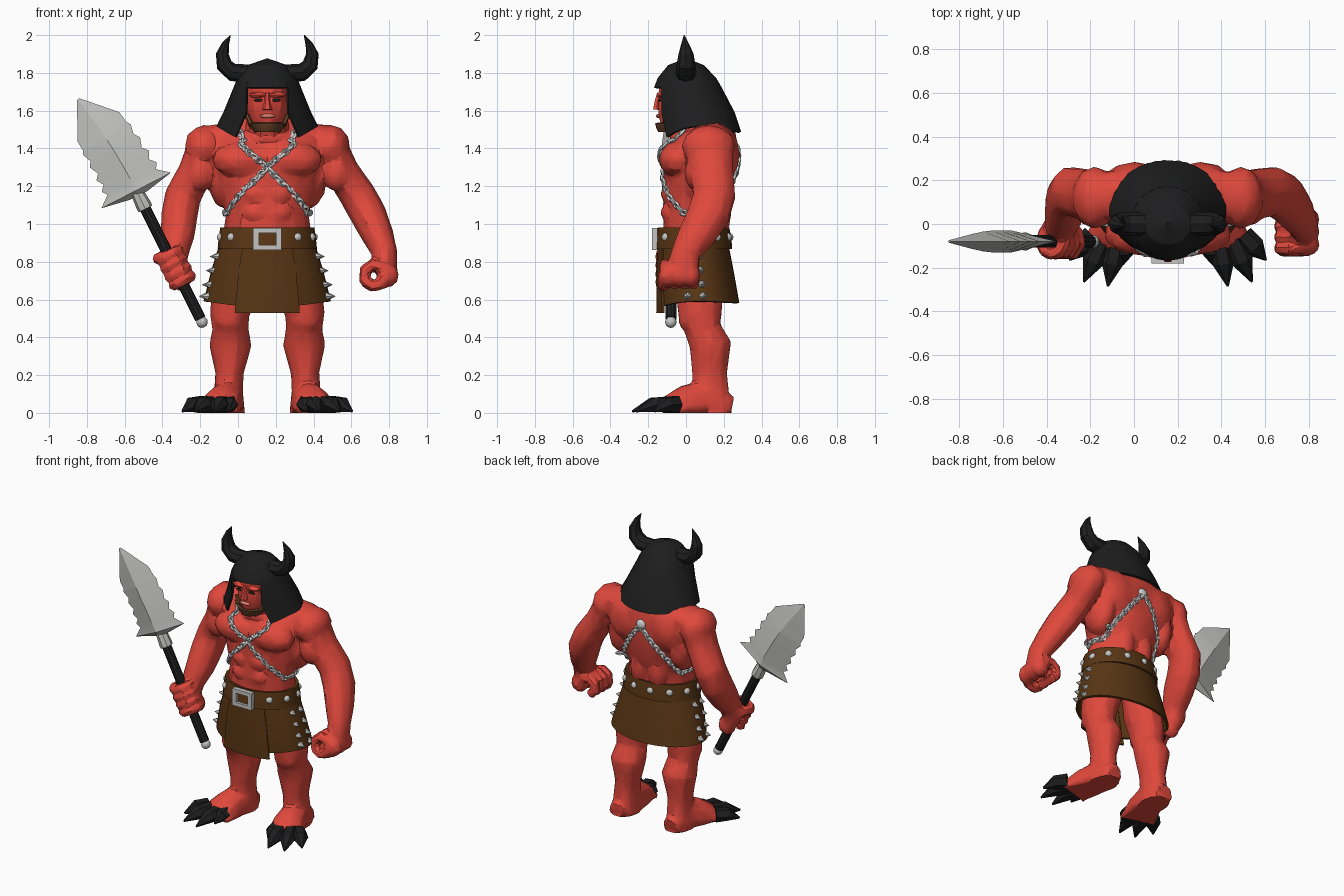
import bpy, bmesh, math
from mathutils import Vector, Matrix
from mathutils.bvhtree import BVHTree

if "Cube" in bpy.data.objects:
    bpy.data.objects.remove(bpy.data.objects["Cube"])
for other in bpy.context.selected_objects:
    other.select_set(False)

CX = 0.155  # the body's plane of symmetry
X, Y, Z = Vector((1, 0, 0)), Vector((0, 1, 0)), Vector((0, 0, 1))


def material(name, *rgb):
    m = bpy.data.materials.new(name)
    m.use_nodes = True
    m.diffuse_color = (*rgb, 1)
    m.node_tree.nodes["Principled BSDF"].inputs["Base Color"].default_value = (*rgb, 1)
    return m


RED = material("red skin", 0.74, 0.065, 0.045)
BLACK = material("black", 0.013, 0.013, 0.014)
LEATHER = material("brown leather", 0.1, 0.036, 0.007)
BEARD = material("beard brown", 0.13, 0.05, 0.02)
STEEL = material("pale steel", 0.55, 0.55, 0.54)
CHAIN = material("bright chain metal", 0.62, 0.62, 0.62)
LIPS = material("pink lips", 0.7, 0.2, 0.15)


def loft(bm, rings, n=10, ref=Y, s=1):
    """Closed tube through rings (x offset, y, z, side radius, depth radius)."""
    pts = [Vector((CX + s * r[0], r[1], r[2])) for r in rings]
    loops = []
    for i, (p, r) in enumerate(zip(pts, rings)):
        t = (pts[min(i + 1, len(pts) - 1)] - pts[max(i - 1, 0)]).normalized()
        u = ref.cross(t).normalized()
        v = t.cross(u)
        angles = [math.tau * k / n for k in range(n)]
        loops.append([bm.verts.new(p + u * r[3] * math.cos(a) + v * r[4] * math.sin(a)) for a in angles])
    for a, b in zip(loops, loops[1:]):
        for k in range(n):
            bm.faces.new((a[k], a[(k + 1) % n], b[(k + 1) % n], b[k]))
    bm.faces.new(loops[0][::-1])
    bm.faces.new(loops[-1])


def blob(bm, x, y, z, rx, ry, rz, s=1):
    m = Matrix.Translation((CX + s * x, y, z)) @ Matrix.Diagonal((rx, ry, rz, 1))
    bmesh.ops.create_icosphere(bm, subdivisions=2, radius=1, matrix=m)


def box(bm, x, y, z, sx, sy, sz):
    m = Matrix.Translation((CX + x, y, z)) @ Matrix.Diagonal((sx, sy, sz, 1))
    bmesh.ops.create_cube(bm, size=1, matrix=m)


def finish(bm, name, mat, sculpt=0, thick=0, angle=25):
    """Turn the bmesh into an object; sculpt fuses the volumes into facets."""
    bmesh.ops.remove_doubles(bm, verts=bm.verts, dist=0.0004)
    bmesh.ops.recalc_face_normals(bm, faces=bm.faces)
    me = bpy.data.meshes.new(name)
    bm.to_mesh(me)
    bm.free()
    me.materials.append(mat)
    ob = bpy.data.objects.new(name, me)
    bpy.context.collection.objects.link(ob)
    if sculpt:
        mod = ob.modifiers.new("fuse", "REMESH")
        mod.mode, mod.voxel_size = "VOXEL", 0.012
        mod = ob.modifiers.new("soften", "SMOOTH")
        mod.factor, mod.iterations = 0.5, 2
        ob.modifiers.new("facet", "DECIMATE").ratio = sculpt
    if thick:
        mod = ob.modifiers.new("thickness", "SOLIDIFY")
        mod.thickness, mod.offset = thick, 0
    if sculpt or thick:
        bpy.context.view_layer.update()
        baked = bpy.data.meshes.new_from_object(ob.evaluated_get(bpy.context.evaluated_depsgraph_get()))
        ob.modifiers.clear()
        ob.data = baked
    bpy.context.view_layer.objects.active = ob
    ob.select_set(True)
    bpy.ops.object.shade_smooth_by_angle(angle=math.radians(angle))
    ob.select_set(False)
    return ob


def around(ring, a):
    """Point on an elliptical ring (z, half width, y centre, half depth); angle 0 is the front."""
    return Vector((CX + ring[1] * math.sin(a), ring[2] - ring[3] * math.cos(a), ring[0]))


def shell(name, mat, rings, gaps, n=28, thick=0.015, droop=0, spread=None):
    """Sheet through rings, open at the front by a gap angle, or covering +-spread."""
    bm = bmesh.new()
    rows = []
    for i, (r, g) in enumerate(zip(rings, gaps)):
        lo, hi = (-spread, spread) if spread else (g, 360 - g)
        row = []
        for k in range(n + 1):
            a = math.radians(lo + (hi - lo) * k / n)
            c = math.cos(a)
            drop = droop * c * c * (.65 + .35 * c) if i == len(rings) - 1 else 0
            row.append(bm.verts.new(around(r, a) - Z * drop))
        rows.append(row)
    for a, b in zip(rows, rows[1:]):
        for k in range(n):
            bm.faces.new((a[k], a[k + 1], b[k + 1], b[k]))
    return finish(bm, name, mat, thick=thick)


def fist(bm, c, axis, out, turn):
    """Four fingers and a thumb curled around an axis, with the palm on the out side."""
    w = axis.cross(out) * turn
    for i in range(5):
        way = -1 if i == 4 else 1
        p = c + axis * ((i - 1.5) * .05 if i < 4 else -.085)
        arc = [p + (out * math.cos(a) + w * math.sin(a) * way) * .058
               for a in (math.radians(d) for d in range(0, 251 if i < 4 else 181, 50))]
        loft(bm, [(q.x - CX, q.y, q.z, .034, .034) for q in arc], 6, ref=axis)
    for t in (-.06, 0, .06):
        q = c + out * .068 + axis * t
        blob(bm, q.x - CX, q.y, q.z, .06, .052, .065)


# Torso with its muscle masses
bm = bmesh.new()
loft(bm, [(0, .04, .84, .21, .16), (0, .04, .95, .235, .165), (0, .045, 1.05, .22, .165),
          (0, .06, 1.15, .25, .185), (0, .075, 1.28, .29, .195), (0, .1, 1.4, .33, .18),
          (0, .12, 1.48, .31, .15), (0, .11, 1.54, .21, .12), (0, .05, 1.6, .1, .1)], 14)
blob(bm, 0, .01, 1.46, .14, .1, .06)
for s in (-1, 1):
    blob(bm, .125, -.045, 1.34, .17, .1, .1, s)
    blob(bm, .23, .12, 1.25, .085, .13, .17, s)
    blob(bm, .15, .2, 1.37, .14, .085, .15, s)
    blob(bm, .21, .13, 1.465, .19, .12, .07, s)
    blob(bm, .07, .17, 1.05, .07, .07, .13, s)
    for z in (1.06, 1.16):
        blob(bm, .06, -.09, z, .07, .045, .052, s)
chest = BVHTree.FromBMesh(bm)

# Arms growing out of the torso: one hanging free, one holding the spear
SHAFT = Vector((.447, 0, -.894))
arms = (
    (1, [(.395, .135, 1.28, .09, .12), (.48, .15, 1.15, .097, .115), (.535, .12, 1.05, .097, .115),
         (.585, .055, .94, .085, .1), (.62, 0, .85, .068, .08), (.625, -.02, .75, .065, .085)],
     Vector((.724, -.035, .728)), Y, X, -1),
    (-1, [(.38, .135, 1.28, .09, .12), (.445, .15, 1.15, .097, .115), (.465, .115, 1.05, .097, .115),
          (.475, .045, .94, .09, .1), (.49, -.01, .85, .075, .075), (.5, -.03, .76, .065, .055)],
     Vector((-.335, -.08, .765)), SHAFT, Y, 1),
)
for s, path, centre, axis, out, turn in arms:
    loft(bm, [(.24, .13, 1.44, .09, .11), (.335, .125, 1.4, .1, .13)] + path, 10, s=s)
    blob(bm, .335, .12, 1.41, .105, .145, .115, s)
    blob(bm, path[0][0] - .03, .06, 1.27, .075, .07, .1, s)
    fist(bm, centre, axis, out, turn)
finish(bm, "torso_and_arms", RED, sculpt=.07)

# Legs, feet and claws
for s, side in ((-1, "right"), (1, "left")):
    bm = bmesh.new()
    loft(bm, [(.13, .06, .86, .1, .12), (.17, .07, .65, .12, .13), (.2, .075, .52, .105, .12),
              (.195, .09, .44, .097, .1), (.195, .13, .36, .113, .115), (.2, .125, .21, .076, .096),
              (.205, .13, .12, .077, .1), (.205, .13, -.03, .09, .12)], 10, s=s)
    loft(bm, [(.205, .24, .02, .06, .07), (.21, .1, .05, .09, .125), (.235, 0, .035, .107, .115),
              (.265, -.1, .01, .12, .075)], 10, ref=Z, s=s)
    blob(bm, .2, .01, .49, .08, .05, .06, s)
    foot = finish(bm, side + "_leg", RED, sculpt=.06)
    for v in foot.data.vertices:
        v.co.z = max(v.co.z, 0)
    bm = bmesh.new()
    for bx, by, tx, ty in ((.2, -.075, .205, -.185), (.235, -.075, .275, -.285),
                           (.3, -.075, .385, -.265), (.345, -.05, .45, -.165)):
        loft(bm, [(bx, by, .045, .047, .05), (bx * .5 + tx * .5, by * .5 + ty * .5, .043, .05, .043),
                  (tx, ty, .008, .005, .006)], 6, ref=Z, s=s)
    finish(bm, side + "_claws", BLACK)

# Head and face
bm = bmesh.new()
loft(bm, [(0, .05, 1.44, .13, .12), (0, .01, 1.54, .11, .12), (0, .01, 1.6, .09, .1)])
loft(bm, [(0, -.05, 1.495, .06, .085), (0, -.035, 1.54, .095, .115), (0, -.02, 1.62, .118, .13),
          (0, -.01, 1.72, .12, .135), (0, 0, 1.79, .085, .1)], 14)
loft(bm, [(0, -.135, 1.69, .014, .02), (0, -.15, 1.65, .015, .018), (0, -.155, 1.605, .027, .022)], 6)
for s in (-1, 1):
    blob(bm, .05, -.13, 1.683, .05, .028, .017, s)
finish(bm, "head", RED)
bm = bmesh.new()
for s in (-1, 1):
    blob(bm, .045, -.14, 1.655, .027, .008, .008, s)
finish(bm, "eyes", BLACK)
bm = bmesh.new()
blob(bm, 0, -.145, 1.572, .042, .014, .012)
finish(bm, "mouth", LIPS)
shell("chin_beard", BEARD, [(1.535, .1, -.035, .121), (1.515, .085, -.04, .112), (1.49, .062, -.05, .09)],
      (0, 0, 0), n=12, spread=85)
bm = bmesh.new()
for s in (-1, 1):
    loft(bm, [(.085, -.1, 1.525, .012, .018), (.108, -.07, 1.575, .014, .02)], 6, s=s)
finish(bm, "beard_sides", BEARD)

# Helmet: dome, cowl and horns
shell("helmet_dome", BLACK, [(1.868, .005, 0, .005), (1.835, .1, 0, .09), (1.77, .15, .005, .148),
                             (1.72, .172, .01, .172)], (0, 0, 0, 0), n=20)
shell("helmet_cowl", BLACK, [(1.75, .16, .007, .158), (1.72, .172, .01, .172), (1.59, .225, .05, .2),
                             (1.515, .263, .07, .215)], (38, 38, 29, 39), n=20, droop=.1)
for s, side in ((-1, "right"), (1, "left")):
    bm = bmesh.new()
    loft(bm, [(.1, 0, 1.795, .05, .055), (.185, 0, 1.803, .047, .055), (.228, 0, 1.842, .043, .05),
              (.238, 0, 1.9, .034, .04), (.222, -.005, 1.95, .02, .022), (.195, -.01, 2, .002, .002)], 8, s=s)
    finish(bm, side + "_horn", BLACK)

# Skirt, belt, buckle and studs
WAIST, HEM = (.93, .235, .04, .17), (.59, .33, .07, .205)
shell("skirt", LEATHER, [WAIST, (.75, .29, .05, .195), HEM], (27, 27, 27), droop=.03)
shell("front_flap", LEATHER, [(.93, .24, .04, .18), (.75, .3, .05, .2), (.53, .34, .07, .22)],
      (0, 0, 0), n=8, spread=30)
BELT = (.93, .247, .04, .19)
shell("belt", LEATHER, [(.98, .238, .04, .178), (.92, .247, .04, .19), (.868, .252, .04, .193)],
      (0, 0, 0), thick=.022)
bm = bmesh.new()
for s in (-1, 1):
    box(bm, s * .06, -.165, .92, .03, .03, .115)
    box(bm, 0, -.165, .92 + s * .045, .14, .03, .026)
finish(bm, "buckle", STEEL)
bm = bmesh.new()
for d in range(40, 330, 30):
    p = around(BELT, math.radians(d))
    blob(bm, p.x - CX, p.y, p.z, .024, .024, .024)
for d in (74, 96, 264, 286):
    for f in (.3, .52, .74, .92):
        ring = [a + (b - a) * f for a, b in zip(WAIST, HEM)]
        p = around(ring, math.radians(d))
        out = (p - Vector((CX, .05, p.z))).normalized()
        q = p + out * .042
        loft(bm, [(p.x - CX, p.y, p.z, .024, .024), (q.x - CX, q.y, q.z, .001, .001)], 6, ref=Z)
finish(bm, "studs_and_spikes", STEEL)

# Crossed chains laid over the torso, meeting in a knot behind
bpy.ops.mesh.primitive_torus_add(major_segments=8, minor_segments=4, major_radius=.016, minor_radius=.0095)
template = bpy.context.object
route = ((62, 1.48), (0, 1.3), (-72, 1.06), (-110, 1.06), (-180, 1.39))
bm = bmesh.new()
for s in (-1, 1):
    track = []
    for (a0, z0), (a1, z1) in zip(route, route[1:]):
        for k in range(60):
            a, z = math.radians(a0 + (a1 - a0) * k / 60) * s, z0 + (z1 - z0) * k / 60
            out = Vector((math.sin(a), -math.cos(a), 0))
            hit, normal, _, _ = chest.ray_cast(Vector((CX, .06, z)) + out, -out)
            if hit and (not track or (hit - track[-1][0]).length > .027):
                track.append((hit, normal if normal.dot(out) > 0 else -normal))
    for i in range(len(track) - 1):
        p, nor = track[i]
        t = (track[i + 1][0] - p).normalized()
        b = nor.cross(t).normalized()
        up = t.cross(b)
        if i % 2:
            b, up = (b + up).normalized(), (up - b).normalized()
        m = Matrix((t * 1.2, b * .8, up)).transposed().to_4x4()
        m.translation = p + nor * .006
        first = len(bm.verts)
        bm.from_mesh(template.data)
        bm.verts.ensure_lookup_table()
        bmesh.ops.transform(bm, matrix=m, verts=bm.verts[first:])
bpy.data.objects.remove(template)
knot = chest.ray_cast(Vector((CX, 1, 1.39)), -Y)[0]
blob(bm, 0, knot.y, knot.z, .035, .02, .035)
finish(bm, "crossed_chains", CHAIN, angle=60)

# Spear: grip, socket, pommel and serrated blade leaning a little to one side
BASE = Vector((-.53, -.08, 1.16))


def along(d, ru, rv, lean=0):
    p = BASE - SHAFT * d
    return (p.x - CX - lean * .894, p.y, p.z - lean * .447, ru, rv)


bm = bmesh.new()
loft(bm, [along(-.74, .03, .03), along(-.06, .03, .03)], 10)
finish(bm, "spear_shaft", BLACK)
bm = bmesh.new()
loft(bm, [along(-.09, .04, .04), along(-.07, .042, .042), along(.04, .032, .032)], 8)
blob(bm, *along(-.76, 0, 0)[:3], .031, .031, .031)
finish(bm, "spear_fittings", STEEL)
bm = bmesh.new()
loft(bm, [along(d, w, h, .17 * d * d) for d, w, h in (
    (-.01, .05, .03), (.02, .207, .045), (.07, .145, .05), (.1, .165, .05), (.13, .138, .05), (.17, .16, .05),
    (.2, .135, .05), (.25, .155, .05), (.28, .135, .048), (.33, .15, .045), (.35, .138, .042),
    (.41, .135, .035), (.59, .008, .006))], 4)
finish(bm, "spear_blade", STEEL, angle=15)
